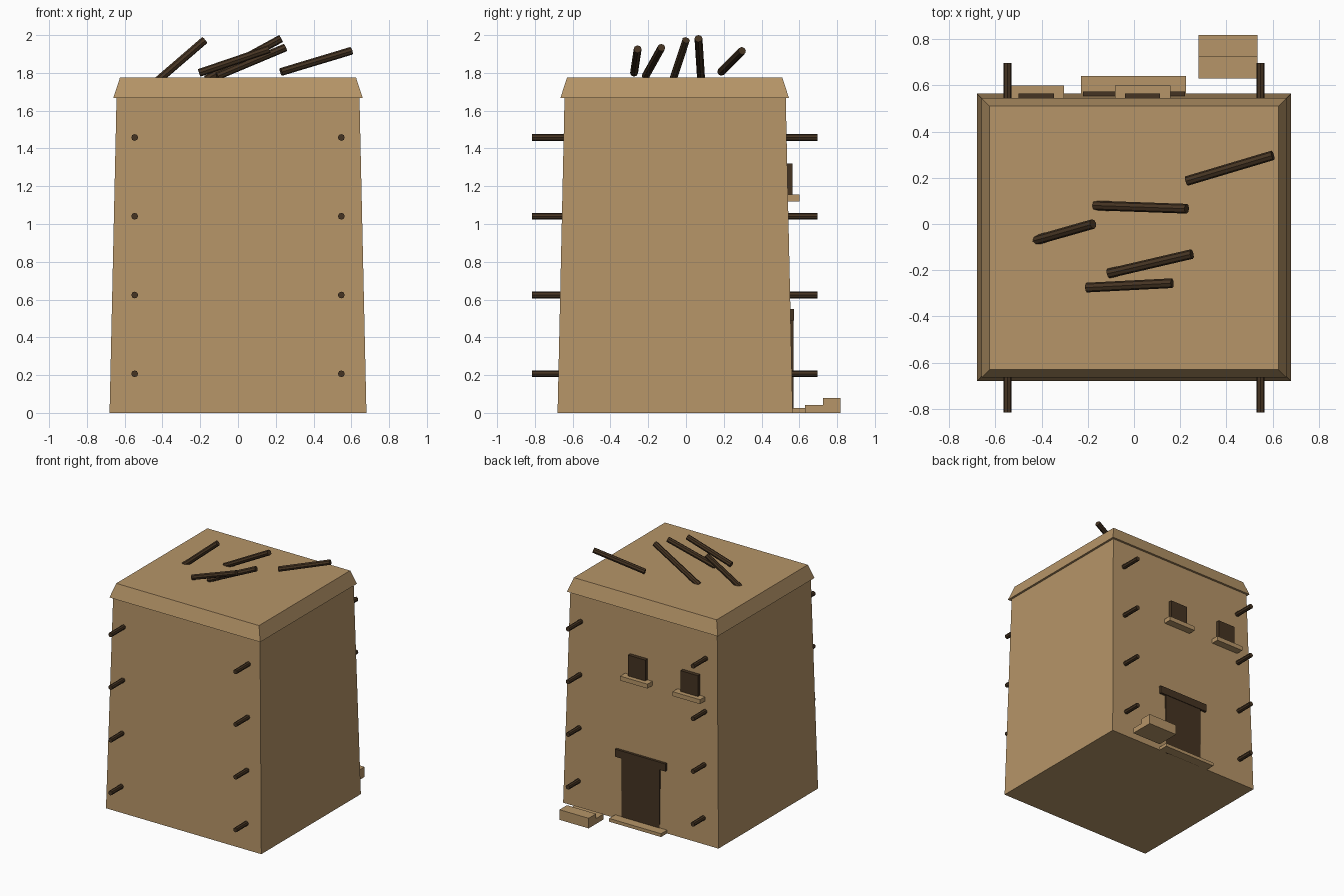
import bpy
import bmesh
from mathutils import Vector

default = bpy.data.objects.get("Cube")
if default:
    bpy.data.objects.remove(default, do_unlink=True)


def make_material(name, colour):
    mat = bpy.data.materials.new(name)
    mat.use_nodes = True
    mat.diffuse_color = (*colour, 1)
    mat.node_tree.nodes["Principled BSDF"].inputs["Base Color"].default_value = (*colour, 1)
    return mat


clay = make_material("tan clay", (0.468, 0.300, 0.138))
wood = make_material("dark wood", (0.060, 0.034, 0.016))


def finish(bm, name, mat):
    mesh = bpy.data.meshes.new(name)
    bm.to_mesh(mesh)
    bm.free()
    mesh.materials.append(mat)
    obj = bpy.data.objects.new(name, mesh)
    bpy.context.collection.objects.link(obj)
    return obj


def block(name, mat, low, high, taper=0):
    """Box between two corners, its top drawn in by taper on every side."""
    bm = bmesh.new()
    bmesh.ops.create_cube(bm, size=1)
    for v in bm.verts:
        inset = taper if v.co.z > 0 else 0
        for i in range(3):
            positive = v.co[i] > 0
            v.co[i] = high[i] if positive else low[i]
            if i < 2:
                v.co[i] += -inset if positive else inset
    return finish(bm, name, mat)


def log(name, start, end, radius):
    """Eight-sided wooden pole between two points."""
    start, end = Vector(start), Vector(end)
    axis = end - start
    bm = bmesh.new()
    bmesh.ops.create_cone(bm, cap_ends=True, segments=8, radius1=radius,
                          radius2=radius, depth=axis.length)
    obj = finish(bm, name, wood)
    obj.rotation_euler = axis.to_track_quat("Z", "Y").to_euler()
    obj.location = (start + end) / 2
    return obj


# Tapered walls and flared roof cap
block("walls", clay, (-0.68, -0.68, 0), (0.68, 0.565, 1.67), 0.037)
block("roof_cap", clay, (-0.66, -0.665, 1.667), (0.66, 0.545, 1.775), 0.035)

# Beams running through the walls, in four rows
for row in range(4):
    z = 0.207 + row * 0.417
    for side, x in (("right", -0.547), ("left", 0.547)):
        log(f"wall_beam_{side}_{row + 1}", (x, -0.815, z), (x, 0.697, z), 0.018)

# Doorway on the back
block("door", wood, (-0.165, 0.5, 0), (0.165, 0.568, 0.51))
block("door_lintel", wood, (-0.22, 0.5, 0.49), (0.22, 0.573, 0.55))
block("door_sill", clay, (-0.23, 0.5, 0), (0.225, 0.64, 0.026))

# Windows with ledges
for label, x in (("right", -0.423), ("middle", 0.037)):
    block(f"window_{label}", wood, (x - 0.076, 0.5, 1.14), (x + 0.076, 0.565, 1.32))
    block(f"window_ledge_{label}", clay, (x - 0.12, 0.5, 1.12), (x + 0.12, 0.6, 1.155))

# Stepped stone beside the door
block("low_step", clay, (0.28, 0.63, 0), (0.535, 0.725, 0.042))
block("high_step", clay, (0.28, 0.725, 0), (0.535, 0.818, 0.08))

# Loose logs leaning on the roof
roof_logs = [
    ((0.228, 0.186, 1.805), (0.6, 0.297, 1.917)),
    ((-0.17, 0.08, 1.765), (0.228, 0.066, 1.982)),
    ((-0.43, -0.072, 1.755), (-0.177, 0, 1.973)),
    ((-0.11, -0.214, 1.783), (0.25, -0.13, 1.934)),
    ((-0.205, -0.275, 1.8), (0.165, -0.256, 1.926)),
]
for i, (start, end) in enumerate(roof_logs):
    log(f"roof_log_{i + 1}", start, end, 0.021)
